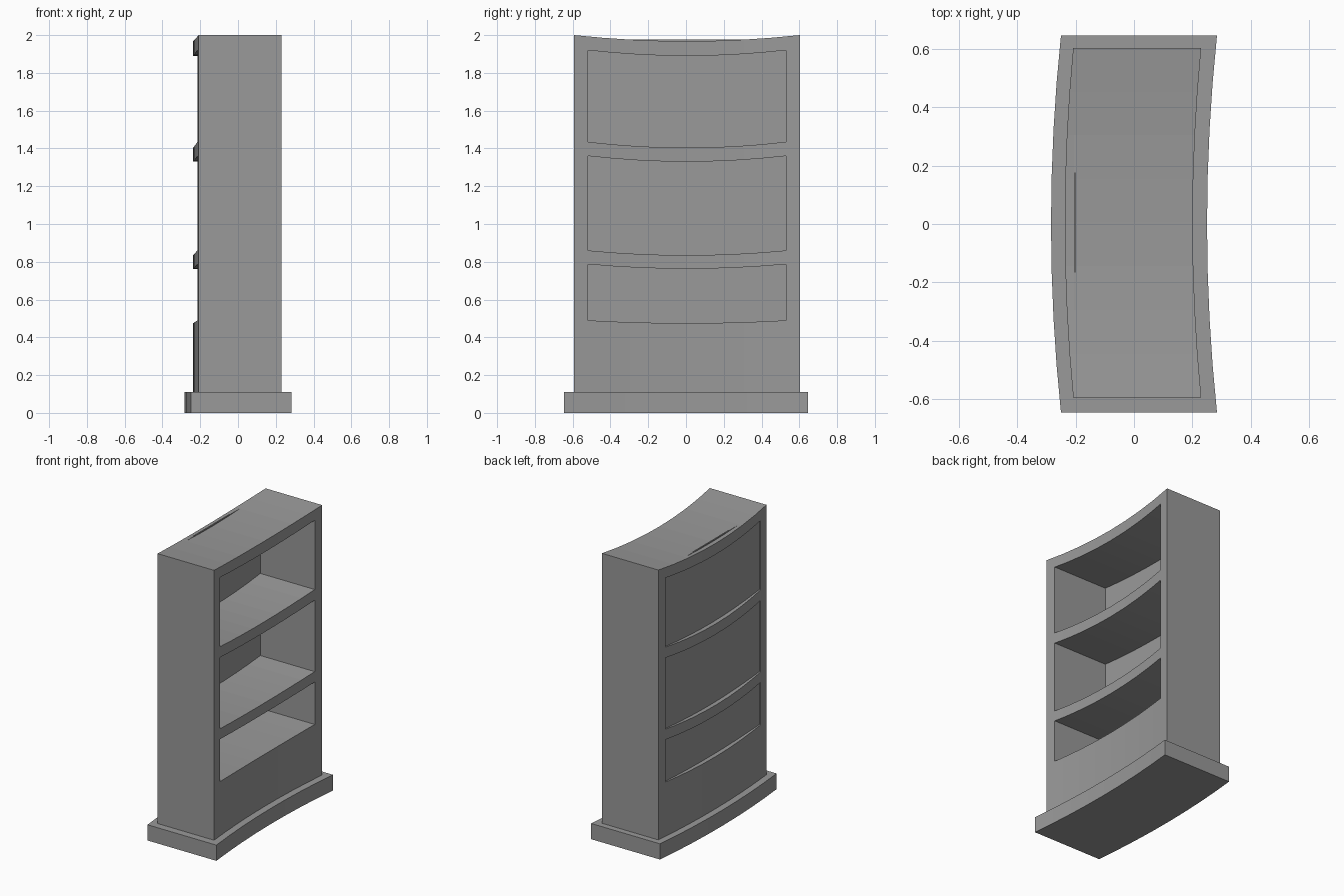
import bpy, bmesh

if "Cube" in bpy.data.objects:
    bpy.data.objects.remove(bpy.data.objects["Cube"])

HALF_W = 0.598      # half width of the carcass along y
BEND = 0.029        # how far the middle bows toward -x
SHIFT = 0.005       # carcass sits slightly off the plinth centre
SEGS = 8

grey = bpy.data.materials.new("dark_grey")
grey.diffuse_color = (0.32, 0.32, 0.32, 1)
grey.use_nodes = True
grey.node_tree.nodes["Principled BSDF"].inputs["Base Color"].default_value = grey.diffuse_color


def curved_bar(name, half_w, x0, x1, low, high, bend=BEND, shift=SHIFT):
    """Bar along y. x0/x1 are at the ends; low/high are (end z, middle z)."""
    bm = bmesh.new()
    rings = []
    for i in range(SEGS + 1):
        t = 2 * i / SEGS - 1
        k = 1 - t * t
        dx = -bend * k
        zl = low[0] + (low[1] - low[0]) * k
        zh = high[0] + (high[1] - high[0]) * k
        rings.append([bm.verts.new((x + dx, t * half_w + shift, z)) for x, z in
                      ((x0, zl), (x1, zl), (x1, zh), (x0, zh))])
    for a, b in zip(rings, rings[1:]):
        for j in range(4):
            n = (j + 1) % 4
            bm.faces.new((a[j], a[n], b[n], b[j]))
    bm.faces.new(rings[0])
    bm.faces.new(rings[-1])
    bmesh.ops.recalc_face_normals(bm, faces=bm.faces)
    mesh = bpy.data.meshes.new(name)
    bm.to_mesh(mesh)
    bm.free()
    mesh.materials.append(grey)
    obj = bpy.data.objects.new(name, mesh)
    bpy.context.collection.objects.link(obj)
    return obj


# Plinth
curved_bar("plinth", 0.645, -0.25, 0.284, (0, 0), (0.11, 0.11), 0.034, 0)

# Carcass with sagging top
carcass = curved_bar("carcass", HALF_W, -0.208, 0.23, (0.09, 0.09), (2.0, 1.968))

# Shelf openings cut right through the carcass
openings = [((1.435, 1.404), (1.92, 1.89)),
            ((0.86, 0.835), (1.36, 1.33)),
            ((0.49, 0.475), (0.787, 0.763))]
cutters = []
for low, high in openings:
    cutter = curved_bar("opening_cutter", 0.525, -0.6, 0.6, low, high, 0)
    cutter.hide_render = True
    mod = carcass.modifiers.new("opening", 'BOOLEAN')
    mod.operation = 'DIFFERENCE'
    mod.solver = 'EXACT'
    mod.object = cutter
    cutters.append(cutter)

bpy.context.view_layer.objects.active = carcass
for mod in list(carcass.modifiers):
    bpy.ops.object.modifier_apply(modifier=mod.name)
for cutter in cutters:
    bpy.data.objects.remove(cutter)

# Thin flat back panel, its top edge just showing through the sagging top
bpy.ops.mesh.primitive_cube_add(size=1, location=(-0.202, SHIFT, 1.038))
panel = bpy.context.object
panel.name = "back_panel"
panel.scale = (0.008, 1.1, 1.876)
panel.data.materials.append(grey)
